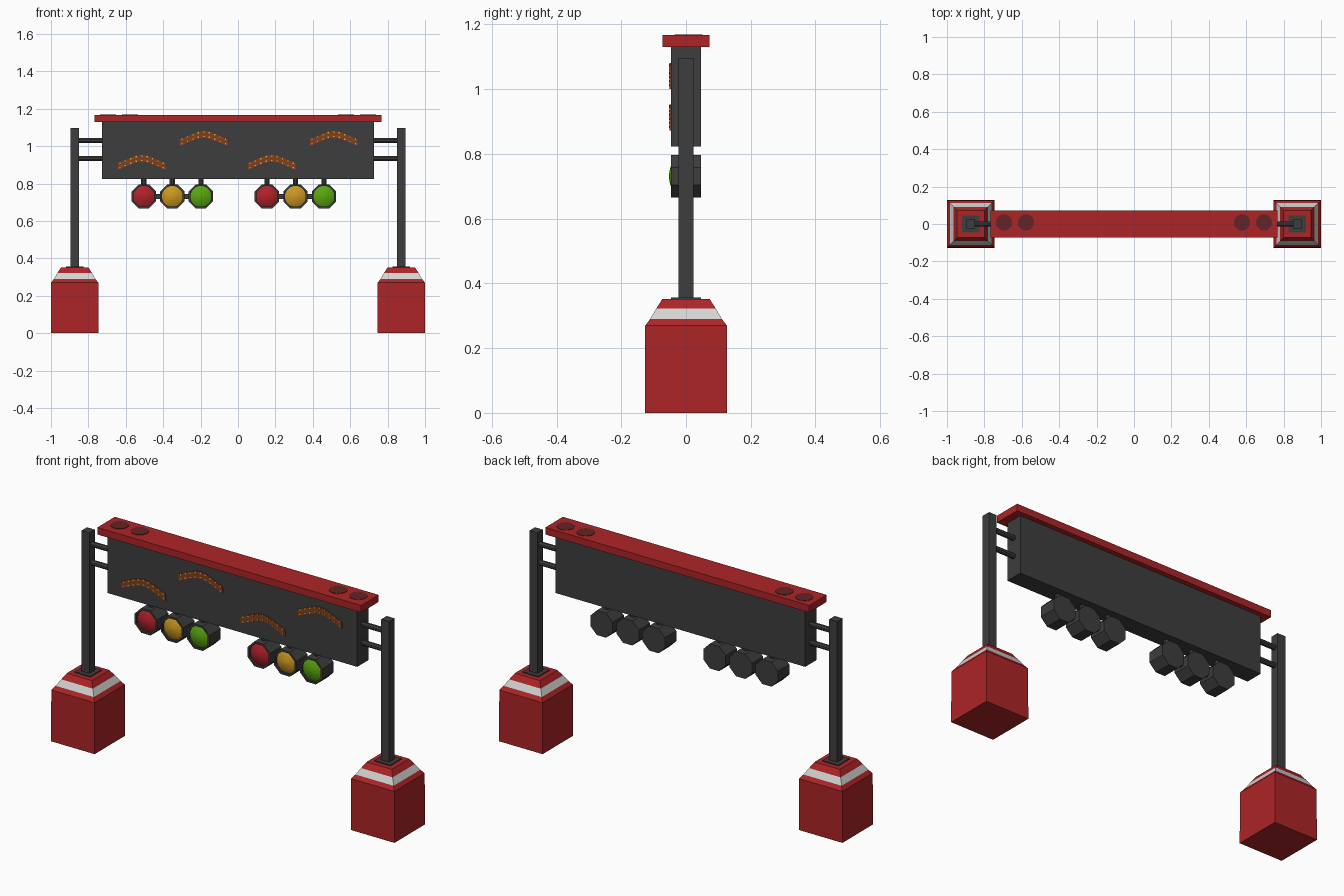
import bpy, bmesh, math
from mathutils import Vector

if "Cube" in bpy.data.objects:
    bpy.data.objects.remove(bpy.data.objects["Cube"])


def mat(name, r, g, b):
    m = bpy.data.materials.new(name)
    m.diffuse_color = (r, g, b, 1)
    m.use_nodes = True
    m.node_tree.nodes["Principled BSDF"].inputs["Base Color"].default_value = m.diffuse_color
    return m


RED = mat("red paint", 0.42, 0.018, 0.02)
GREY = mat("dark grey metal", 0.047, 0.047, 0.047)
WHITE = mat("white stripe", 0.66, 0.66, 0.65)
RED_LENS = mat("red lens", 0.43, 0.016, 0.022)
AMBER = mat("amber lens", 0.60, 0.31, 0.016)
GREEN = mat("green lens", 0.10, 0.38, 0.005)
BROWN = mat("orange brown", 0.22, 0.05, 0.012)
YELLOW = mat("yellow dots", 0.80, 0.42, 0.04)
MAROON = mat("dark maroon", 0.13, 0.017, 0.018)


def finish(bm, name, mats, smooth=False):
    bmesh.ops.recalc_face_normals(bm, faces=bm.faces[:])
    me = bpy.data.meshes.new(name)
    bm.to_mesh(me)
    bm.free()
    for m in mats:
        me.materials.append(m)
    for p in me.polygons:
        p.use_smooth = smooth
    ob = bpy.data.objects.new(name, me)
    bpy.context.collection.objects.link(ob)
    return ob


def box(name, m, x, y, z):
    """Box from (min, max) pairs."""
    bm = bmesh.new()
    bmesh.ops.create_cube(bm, size=1)
    for v in bm.verts:
        v.co = [a[0] if c < 0 else a[1] for c, a in zip(v.co, (x, y, z))]
    return finish(bm, name, [m])


def loft(name, mats, rings, sides, loc, axis="z", bands=None, smooth=False):
    """Regular polygons of (apothem, height) joined along an axis."""
    bm = bmesh.new()
    loops = []
    for r, h in rings:
        loop = []
        for i in range(sides):
            a = 2 * math.pi * (i + 0.5) / sides
            u, w = [r / math.cos(math.pi / sides) * f(a) for f in (math.cos, math.sin)]
            co = {"z": (u, w, h), "y": (u, h, w), "x": (h, u, w)}[axis]
            loop.append(bm.verts.new(Vector(co) + Vector(loc)))
        loops.append(loop)
    for k, (lo, hi) in enumerate(zip(loops, loops[1:])):
        for i in range(sides):
            j = (i + 1) % sides
            f = bm.faces.new((lo[i], lo[j], hi[j], hi[i]))
            f.material_index = bands[k] if bands else 0
    bm.faces.new(loops[0])
    bm.faces.new(loops[-1])
    return finish(bm, name, mats, smooth)


# Weighted feet, posts and support arms, mirrored left and right
for side, s in (("left", -1), ("right", 1)):
    cx = 0.873 * s
    loft(side + "_foot", [RED, WHITE],
         [(0.127, 0), (0.126, 0.27), (0.111, 0.29), (0.092, 0.322), (0.073, 0.352)],
         4, (cx, 0, 0), bands=[0, 0, 1, 0])
    loft(side + "_post_collar", [GREY], [(0.046, 0.35), (0.046, 0.357)], 4, (cx, 0, 0))
    loft(side + "_post", [GREY], [(0.023, 0.35), (0.023, 1.097)], 4, (cx, 0, 0))
    for level, z in (("lower", 0.933), ("upper", 1.03)):
        loft(f"{side}_{level}_arm", [GREY], [(0.013, 0.70 * s), (0.013, 0.86 * s)],
             8, (0, 0, z), axis="x")
    # Dark round plates on the roof
    for i, x in enumerate((0.578, 0.695)):
        loft(f"{side}_roof_disc_{i}", [MAROON], [(0.043, 1.16), (0.043, 1.169)],
             16, (x * s, 0.008, 0))

# Sign panel and roof slab
box("sign_panel", GREY, (-0.727, 0.727), (-0.047, 0.047), (0.823, 1.132))
box("roof_slab", RED, (-0.768, 0.768), (-0.073, 0.073), (1.13, 1.167))

# Two groups of three hanging lamps
LZ = 0.731
for g, cx in enumerate((-0.351, 0.307)):
    box(f"lamp_link_{g}", GREY, (cx - 0.15, cx + 0.15), (-0.013, 0.013), (LZ - 0.013, LZ + 0.013))
    for i, lens in enumerate((RED_LENS, AMBER, GREEN)):
        x = cx + (i - 1) * 0.1525
        loft(f"lamp_housing_{g}_{i}", [GREY],
             [(0.065, 0.047), (0.065, -0.047), (0.055, -0.047), (0.055, -0.032)],
             8, (x, 0, LZ), axis="y")
        loft(f"lamp_lens_{g}_{i}", [lens],
             [(0.055, -0.03), (0.055, -0.037), (0.040, -0.044), (0.021, -0.050), (0.006, -0.0525)],
             16, (x, 0, LZ), axis="y")
        loft(f"lamp_stem_{g}_{i}", [GREY], [(0.014, LZ + 0.06), (0.014, 0.83)], 8, (x, 0, 0))

# Curved ornaments with rows of yellow dots on the panel front
PATH = [(-0.130, -0.040), (-0.070, -0.014), (-0.030, 0.001), (0, 0.005),
        (0.030, 0.001), (0.070, -0.014), (0.130, -0.040)]


def path_height(x):
    for (x0, z0), (x1, z1) in zip(PATH, PATH[1:]):
        if x <= x1:
            return z0 + (z1 - z0) * (x - x0) / (x1 - x0)
    return PATH[-1][1]


for k in range(4):
    cx, cz = -0.515 + (0, 0.332, 0.695, 1.027)[k], 0.930 + 0.128 * (k % 2)
    bm = bmesh.new()
    half = 0.018
    edge = [(x - 0.2 * x * half / 0.13, z + half) for x, z in PATH]
    edge += [(x, z - half) for x, z in reversed(PATH)]
    face = bm.faces.new([bm.verts.new((cx + x, -0.046, cz + z)) for x, z in edge])
    ext = bmesh.ops.extrude_face_region(bm, geom=[face])
    for v in ext["geom"]:
        if isinstance(v, bmesh.types.BMVert):
            v.co.y = -0.051
    finish(bm, f"curved_ornament_{k}", [BROWN])
    # Dots along both edges
    bm = bmesh.new()
    for i in range(9):
        x = -0.116 + 0.029 * i
        for dz in (-0.012, 0.012):
            r = bmesh.ops.create_cube(bm, size=0.007)
            for v in r["verts"]:
                v.co.y *= 0.4
                v.co += Vector((cx + x, -0.051, cz + path_height(x) + dz))
    finish(bm, f"ornament_dots_{k}", [YELLOW])
